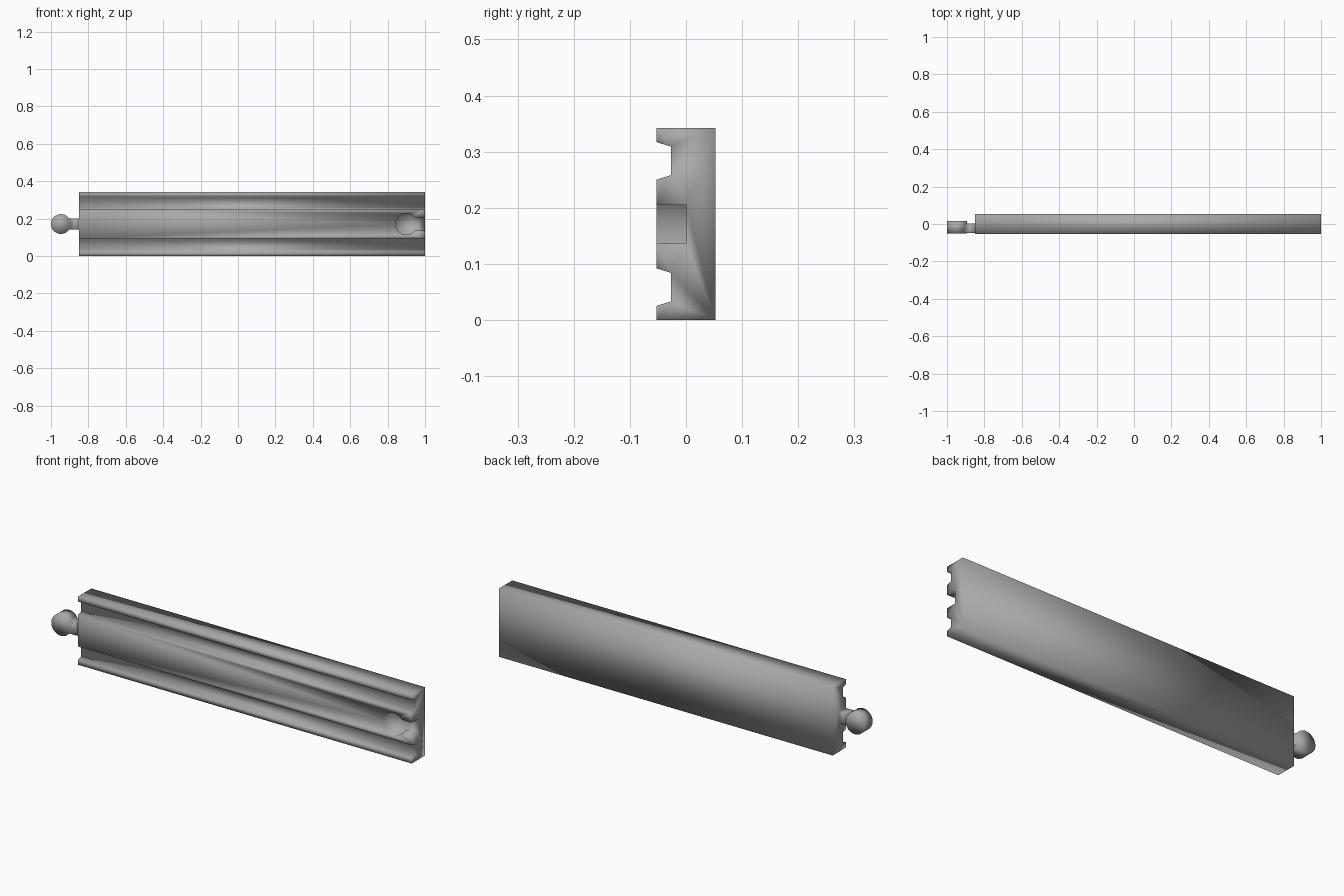
import bpy, bmesh, math
from mathutils import Vector

if "Cube" in bpy.data.objects:
    bpy.data.objects.remove(bpy.data.objects["Cube"])

MID = 0.171      # height of the track's centre line
FRONT = -0.053
BACK = 0.053


def prism(name, base, offset):
    """Extrude a closed outline along an offset vector."""
    bm = bmesh.new()
    face = bm.faces.new([bm.verts.new(p) for p in base])
    out = bmesh.ops.extrude_face_region(bm, geom=[face])
    verts = [g for g in out["geom"] if isinstance(g, bmesh.types.BMVert)]
    bmesh.ops.translate(bm, verts=verts, vec=Vector(offset))
    bmesh.ops.recalc_face_normals(bm, faces=bm.faces)
    me = bpy.data.meshes.new(name)
    bm.to_mesh(me)
    bm.free()
    ob = bpy.data.objects.new(name, me)
    bpy.context.collection.objects.link(ob)
    return ob


def boolean(target, tool, operation):
    """Apply a boolean and remove the tool object."""
    tool.hide_render = True
    mod = target.modifiers.new(tool.name, 'BOOLEAN')
    mod.operation = operation
    mod.solver = 'EXACT'
    mod.object = tool
    bpy.ops.object.select_all(action='DESELECT')
    target.select_set(True)
    bpy.context.view_layer.objects.active = target
    bpy.ops.object.modifier_apply(modifier=mod.name)
    bpy.data.objects.remove(tool)


def arc(cx, r, a0, a1, n):
    """Points on a circle in the front plane, angles in radians."""
    return [(cx + r * math.cos(a0 + (a1 - a0) * i / n),
             MID + r * math.sin(a0 + (a1 - a0) * i / n)) for i in range(n + 1)]


# Track body: half cross-section (y, height from centre) with a wheel groove, mirrored
half = [(FRONT, 0.079), (-0.027, 0.087), (-0.027, 0.138),
        (FRONT, 0.146), (FRONT, 0.171), (BACK, 0.171)]
section = [(y, MID + h) for y, h in half] + [(y, MID - h) for y, h in reversed(half)]
track = prism("track_piece", [(-0.85, y, z) for y, z in section], (1.85, 0, 0))

# Keyhole socket cut into the right end
R, SLOT = 0.057, 0.0335
a = math.asin(SLOT / R)
keyhole = arc(0.9, R, a, 2 * math.pi - a, 48) + [(1.05, MID - SLOT), (1.05, MID + SLOT)]
cutter = prism("socket_cutter", [(x, -0.1, z) for x, z in keyhole], (0, 0.1, 0))
boolean(track, cutter, 'DIFFERENCE')

# Connector peg on the left end: thinner neck, then round head
neck = prism("peg_neck", [(x, -0.049, MID + h) for x, h in
                          [(-0.93, -0.029), (-0.84, -0.029), (-0.84, 0.029), (-0.93, 0.029)]],
             (0, 0.052, 0))
disc = arc(-0.947, 0.053, 0, 2 * math.pi, 48)[:-1]
head = prism("peg_head", [(x, -0.05, z) for x, z in disc], (0, 0.065, 0))
boolean(track, neck, 'UNION')
boolean(track, head, 'UNION')

# Triangulated and smooth all over, so the edges shade softly
bm = bmesh.new()
bm.from_mesh(track.data)
bmesh.ops.triangulate(bm, faces=bm.faces)
bm.to_mesh(track.data)
bm.free()
track.data.shade_smooth()

# Dark grey finish
grey = bpy.data.materials.new("dark_grey")
grey.diffuse_color = (0.4, 0.4, 0.4, 1)
grey.use_nodes = True
grey.node_tree.nodes["Principled BSDF"].inputs["Base Color"].default_value = grey.diffuse_color
track.data.materials.clear()
track.data.materials.append(grey)
for p in track.data.polygons:
    p.material_index = 0
